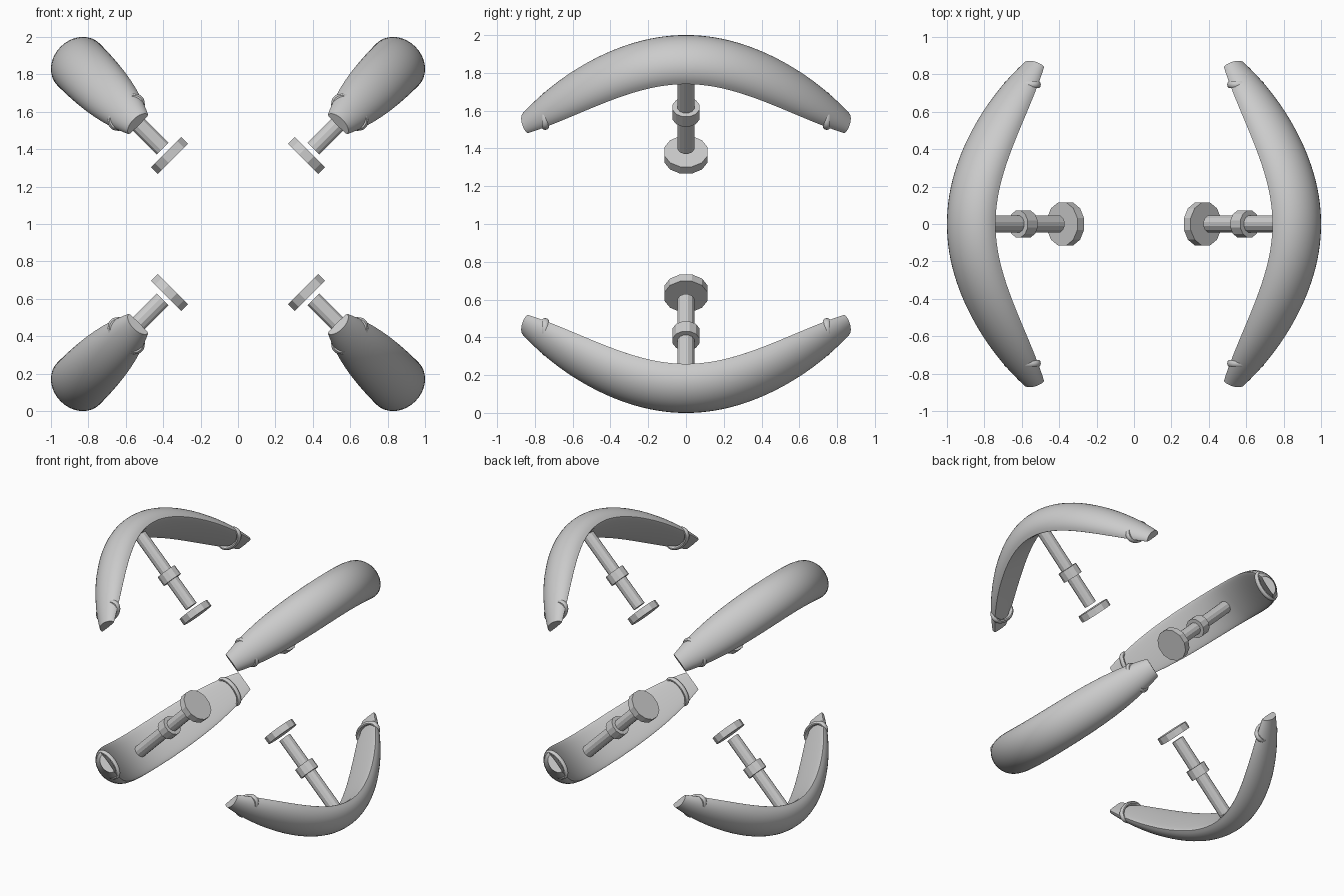
import bpy, bmesh, math
from mathutils import Matrix, Vector

if "Cube" in bpy.data.objects:
    bpy.data.objects.remove(bpy.data.objects["Cube"])

grey = bpy.data.materials.new("plain_grey")
grey.diffuse_color = (0.6, 0.6, 0.6, 1)
grey.use_nodes = True
grey.node_tree.nodes["Principled BSDF"].inputs["Base Color"].default_value = grey.diffuse_color
END = 0.84  # half length of the blade base line


def finish(name, bm, place, smooth):
    bmesh.ops.recalc_face_normals(bm, faces=bm.faces)
    bm.transform(place)
    me = bpy.data.meshes.new(name)
    bm.to_mesh(me)
    bm.free()
    me.materials.append(grey)
    ob = bpy.data.objects.new(name, me)
    bpy.context.collection.objects.link(ob)
    if smooth:
        bpy.ops.object.select_all(action='DESELECT')
        ob.select_set(True)
        bpy.context.view_layer.objects.active = ob
        bpy.ops.object.shade_smooth_by_angle(angle=math.radians(40))


def base_line(y):
    """Radial distance and slope of the blade's inner face at y."""
    h, k = 0.6, 0.63
    s = math.sqrt(1 + (y / h) ** 2)
    return 1.206 - k * (s - 1), -k * y / (h * h * s)


# curved blade: domed outside, nearly flat inside (local z points outward)
def blade(name, place, rings=48, sides=36):
    bm = bmesh.new()
    loops = []
    for i in range(rings + 1):
        y = END * (2 * i / rings - 1)
        u, slope = base_line(y)
        n = Vector((0, -slope, 1)).normalized()
        f = abs(y) / END
        a = 0.159 - 0.086 * f ** 4
        b = 0.135 - 0.085 * f ** 3
        loop = []
        for j in range(sides):
            t = math.tau * j / sides
            s = math.sin(t)
            p = Vector((a * math.cos(t), y, u)) + n * (s * (b if s > 0 else 0.1 * b))
            loop.append(bm.verts.new(p))
        loops.append(loop)
    for l0, l1 in zip(loops, loops[1:]):
        for j in range(sides):
            k = (j + 1) % sides
            bm.faces.new((l0[j], l0[k], l1[k], l1[j]))
    bm.faces.new(loops[0])
    bm.faces.new(loops[-1])
    finish(name, bm, place, True)


# oval band, mostly sunk into a blade tip
def band(name, place, y, u, wide=0.104, deep=0.06, minor=0.015, n=32, m=10):
    bm = bmesh.new()
    grid = [[bm.verts.new(((wide + minor * math.cos(q)) * math.cos(t),
                           y + minor * 1.3 * math.sin(q),
                           u + (deep + minor * math.cos(q)) * math.sin(t)))
             for q in (math.tau * j / m for j in range(m))]
            for t in (math.tau * i / n for i in range(n))]
    for i in range(n):
        for j in range(m):
            i2, j2 = (i + 1) % n, (j + 1) % m
            bm.faces.new((grid[i][j], grid[i2][j], grid[i2][j2], grid[i][j2]))
    finish(name, bm, place, True)


# radial low-poly cylinder
def rod(name, place, u0, u1, r, sides=12):
    bm = bmesh.new()
    m = Matrix.Translation((0, 0, (u0 + u1) / 2)) @ Matrix.Rotation(math.pi / sides, 4, 'Z')
    bmesh.ops.create_cone(bm, cap_ends=True, segments=sides, radius1=r, radius2=r,
                          depth=u1 - u0, matrix=m)
    finish(name, bm, place, False)


# four identical assemblies around the y axis
for q in range(4):
    place = Matrix.Translation((0, 0, 1)) @ Matrix.Rotation(math.radians(45 + 90 * q), 4, 'Y')
    blade(f"blade_{q}", place)
    for s in (-1, 1):
        band(f"tip_band_{q}_{'front' if s < 0 else 'back'}", place, s * 0.745, 0.845)
    rod(f"strut_{q}", place, 0.57, 1.22, 0.046)
    rod(f"collar_{q}", place, 0.80, 0.875, 0.074)
    rod(f"end_disc_{q}", place, 0.492, 0.543, 0.119)
